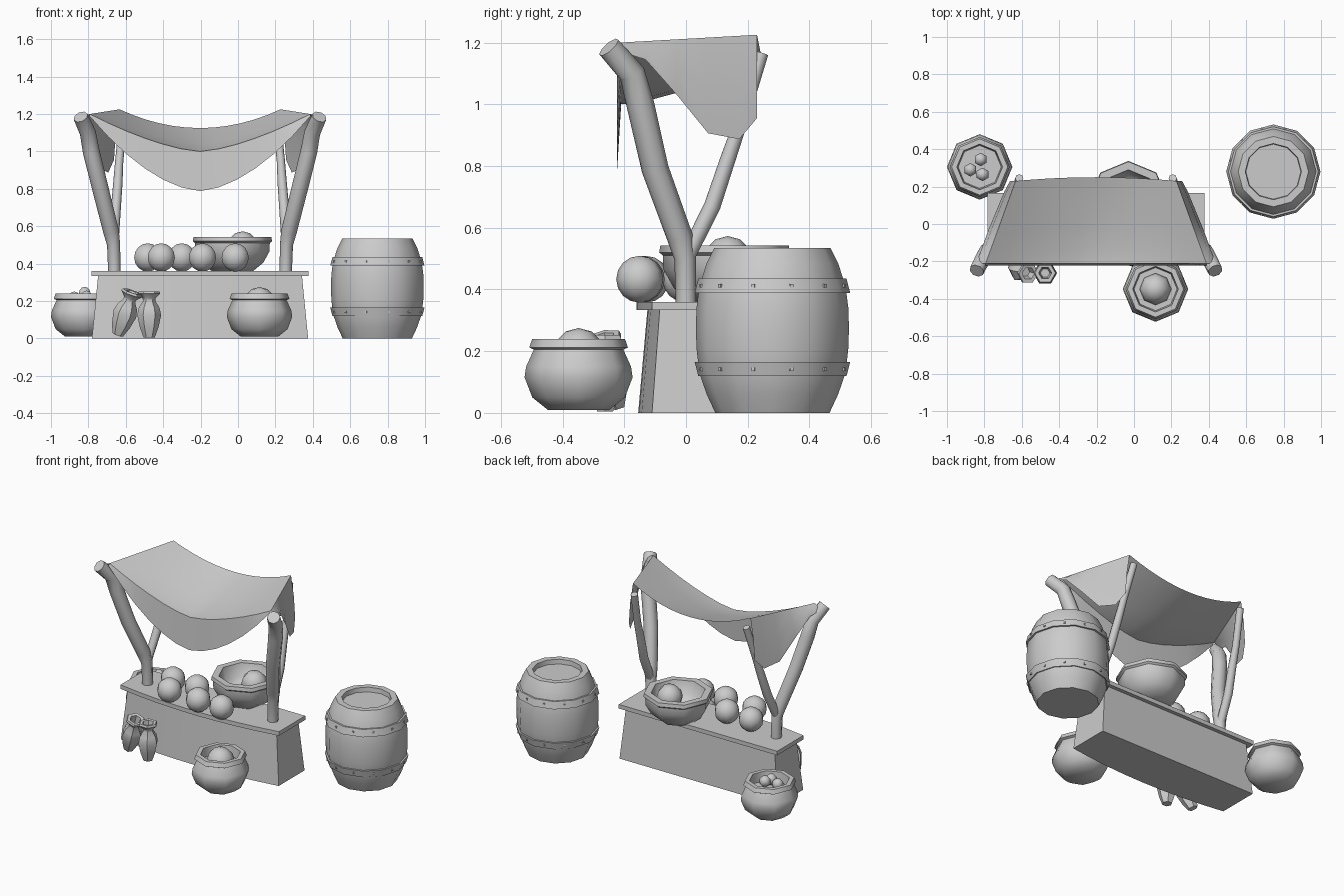
import bpy, bmesh, math
from mathutils import Vector, Matrix

cube = bpy.data.objects.get("Cube")
if cube:
    bpy.data.objects.remove(cube, do_unlink=True)

GREY = (0.6, 0.6, 0.6, 1)
grey = bpy.data.materials.new("plain grey")
grey.use_nodes = True
grey.diffuse_color = GREY
grey.node_tree.nodes["Principled BSDF"].inputs["Base Color"].default_value = GREY

MID = -0.203  # symmetry plane of the stall


def finish(name, bm, angle=35, fix=True):
    if fix:
        bmesh.ops.recalc_face_normals(bm, faces=bm.faces)
    mesh = bpy.data.meshes.new(name)
    bm.to_mesh(mesh)
    bm.free()
    mesh.materials.append(grey)
    ob = bpy.data.objects.new(name, mesh)
    bpy.context.collection.objects.link(ob)
    bpy.ops.object.select_all(action='DESELECT')
    ob.select_set(True)
    bpy.context.view_layer.objects.active = ob
    bpy.ops.object.shade_smooth_by_angle(angle=math.radians(angle))
    return ob


def skin(name, rings, closed=True, angle=35):
    """Bridge rows of points; closed rows become capped loops."""
    bm = bmesh.new()
    rows = [[bm.verts.new(p) for p in ring] for ring in rings]
    n = len(rows[0])
    for a, b in zip(rows, rows[1:]):
        for i in range(n if closed else n - 1):
            j = (i + 1) % n
            bm.faces.new((a[i], a[j], b[j], b[i]))
    if closed:
        bm.faces.new(rows[0])
        bm.faces.new(rows[-1])
    return finish(name, bm, angle)


def lathe(name, profile, sides, loc, angle=35):
    rings = []
    for r, z in profile:
        rings.append([(r * math.cos(math.tau * i / sides),
                       r * math.sin(math.tau * i / sides), z) for i in range(sides)])
    ob = skin(name, rings, angle=angle)
    ob.location = loc
    return ob


def tube(name, path, sides=8):
    """Round limb through (x, y, z, radius) points."""
    pts = [Vector(p[:3]) for p in path]
    rings = []
    for i, p in enumerate(pts):
        d = (pts[min(i + 1, len(pts) - 1)] - pts[max(i - 1, 0)]).normalized()
        u = d.cross(Vector((0, 1, 0))).normalized()
        v = d.cross(u)
        rings.append([p + path[i][3] * (u * math.cos(math.tau * k / sides)
                                        + v * math.sin(math.tau * k / sides))
                      for k in range(sides)])
    return skin(name, rings, angle=50)


def ball(name, loc, r, segs=10, rings=8):
    bm = bmesh.new()
    bmesh.ops.create_uvsphere(bm, u_segments=segs, v_segments=rings, radius=r)
    finish(name, bm, 60).location = loc


# Counter: bowed front, tapered body, thin top slab
def outline(half, front, end, back, z):
    ts = [i / 4 - 1 for i in range(9)]
    arc = [(MID + half * t, front + (end - front) * t * t, z) for t in ts]
    return arc + [(MID + half, back, z), (MID - half, back, z)]


skin("counter_body", [outline(0.578, -0.155, -0.11, 0.16, 0),
                      outline(0.545, -0.125, -0.085, 0.14, 0.335)])
skin("counter_top", [outline(0.58, -0.16, -0.11, 0.165, z) for z in (0.333, 0.36)])

# Forked posts
trunk = [(0.458, 0, 0.35, 0.033), (0.462, -0.003, 0.5, 0.035), (0.475, -0.02, 0.57, 0.042),
         (0.53, -0.1, 0.79, 0.044), (0.582, -0.148, 1.0, 0.045),
         (0.6, -0.175, 1.1, 0.043), (0.638, -0.25, 1.185, 0.04)]
limb = [(0.462, 0, 0.5, 0.026), (0.452, 0.085, 0.67, 0.027), (0.44, 0.135, 0.82, 0.025),
        (0.432, 0.18, 0.95, 0.022), (0.41, 0.245, 1.165, 0.022)]
for side, word in ((-1, "right"), (1, "left")):
    for part, path in (("post", trunk), ("branch", limb)):
        tube(f"{word}_{part}", [(MID + side * x, y, z, r) for x, y, z, r in path])

# Sagging cloth with a front flap
cols = [i / 6 - 1 for i in range(13)]
back = [Vector((MID + 0.43 * t, 0.25 - 0.02 * t * t, 1.125 + 0.1 * t * t)) for t in cols]
front = [Vector((MID + 0.59 * t, -0.21, 1.0 + 0.2 * abs(t) ** 1.5)) for t in cols]
hem = [p + Vector((0, -0.013, -0.012 - 0.2 * (1 - t * t))) for p, t in zip(front, cols)]
between = [[b.lerp(f, k) - Vector((0, 0, 0.012 * (1 - t * t)))
            for b, f, t in zip(back, front, cols)] for k in (0.3, 0.6, 0.85)]
skin("canopy", [back, *between, front, hem], closed=False, angle=50)

# Side flaps, longest near the back
drops = ((0, 0.03, 0.05), (0.18, 0.06, 0.05), (0.41, 0.18, 0.05),
         (0.64, 0.31, 0.045), (0.87, 0.335, 0.04), (1, 0.27, 0.03))
for side, word in ((-1, "right"), (1, "left")):
    i = 0 if side < 0 else -1
    top = [front[i].lerp(back[i], s) for s, d, o in drops]
    middle = [p + Vector((side * o * 0.7, 0, -d / 2)) for p, (s, d, o) in zip(top, drops)]
    low = [p + Vector((side * o, 0, -d)) for p, (s, d, o) in zip(top, drops)]
    skin(f"{word}_flap", [top, middle, low], closed=False, angle=50)

# Barrel with recessed lid
BARREL = (0.745, 0.28, 0)
lathe("barrel", [(0.185, 0), (0.213, 0.06), (0.237, 0.13), (0.246, 0.21), (0.248, 0.275),
                 (0.246, 0.34), (0.237, 0.41), (0.213, 0.485), (0.188, 0.535),
                 (0.15, 0.535), (0.147, 0.505)], 12, BARREL)
for word, z in (("lower", 0.142), ("upper", 0.412)):
    lean = 0.006 if word == "lower" else -0.006
    lathe(f"{word}_hoop", [(0.225, z - 0.023), (0.246 - lean, z - 0.023),
                           (0.246 + lean, z + 0.023), (0.225, z + 0.023)], 12, BARREL)
    bm = bmesh.new()
    for k in range(12):
        a = math.tau * (k + 0.5) / 12
        spot = Vector((0.238 * math.cos(a), 0.238 * math.sin(a), z))
        bmesh.ops.create_cube(bm, size=0.011, matrix=Matrix.Translation(spot)
                              @ Matrix.Rotation(a, 4, 'Z'))
    finish(f"{word}_rivets", bm).location = BARREL

# Eight-sided pots
pot = [(0.1, 0.01), (0.15, 0.05), (0.175, 0.115), (0.17, 0.15), (0.145, 0.205),
       (0.16, 0.212), (0.15, 0.24), (0.122, 0.24), (0.115, 0.18)]
lathe("front_pot", pot, 8, (0.115, -0.348, 0), 45)
lathe("side_pot", pot, 8, (-0.825, 0.305, 0), 45)
ball("pot_fruit", (0.115, -0.348, 0.19), 0.085, 8, 6)
for x, y, z in ((-0.875, 0.29, 0.215), (-0.82, 0.345, 0.24), (-0.81, 0.265, 0.22)):
    ball("small_fruit", (x, y, z), 0.036, 6, 6)

# Wide bowl on the counter
lathe("bowl", [(0.11, 0.36), (0.165, 0.405), (0.198, 0.465), (0.2, 0.51), (0.212, 0.52),
               (0.208, 0.543), (0.165, 0.543), (0.145, 0.46), (0.1, 0.43)],
      8, (-0.03, 0.125, 0), 45)
ball("bowl_fruit", (0.025, 0.135, 0.493), 0.08, 8, 6)

# Round fruit on the counter
for x, y in ((-0.41, -0.13), (-0.19, -0.145), (-0.015, -0.15), (-0.483, 0.01), (-0.3, 0)):
    ball("fruit", (x, y, 0.433), 0.076)

# Vases, one leaning
vase = [(0.03, 0.005), (0.05, 0.06), (0.064, 0.125), (0.055, 0.165), (0.033, 0.2),
        (0.035, 0.215), (0.06, 0.24), (0.055, 0.252), (0.035, 0.25), (0.025, 0.2)]
lathe("upright_vase", vase, 6, (-0.475, -0.262, 0), 45)
leaning = lathe("leaning_vase", vase, 6, (-0.645, -0.225, 0.015), 45)
leaning.rotation_euler = (math.radians(9), math.radians(19), 0)
